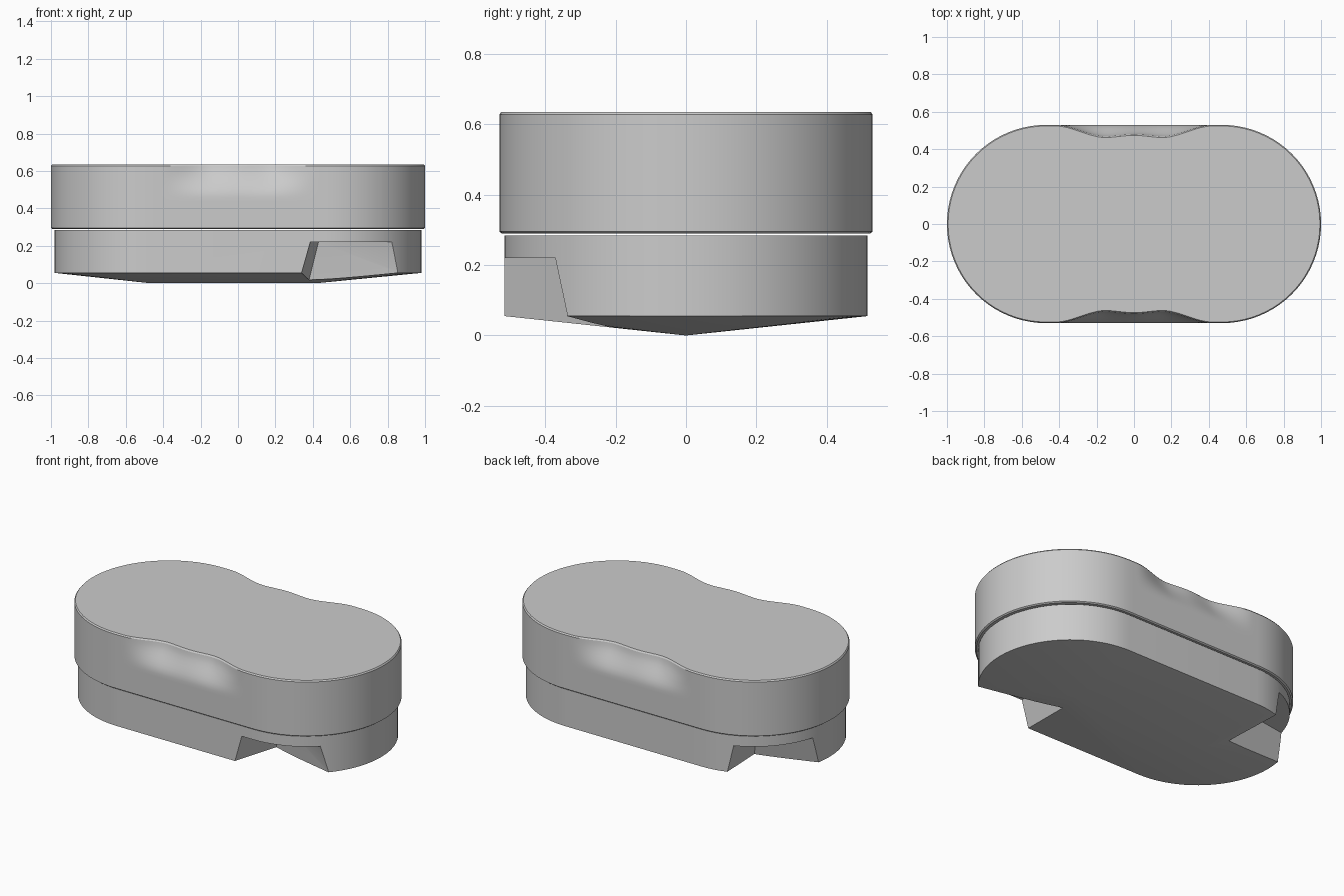
import bpy, bmesh, math

if "Cube" in bpy.data.objects:
    bpy.data.objects.remove(bpy.data.objects["Cube"])

grey = bpy.data.materials.new("plain grey")
grey.diffuse_color = (0.6, 0.6, 0.6, 1)
grey.use_nodes = True
grey.node_tree.nodes["Principled BSDF"].inputs["Base Color"].default_value = grey.diffuse_color


def stadium(half, r, arc=40, straight=48):
    """Counter-clockwise outline: right end, back side, left end, front side."""
    pts = []
    for sign, start in ((1, -math.pi / 2), (-1, math.pi / 2)):
        for i in range(arc):
            a = start + math.pi * i / arc
            pts.append((sign * half + r * math.cos(a), r * math.sin(a)))
        for i in range(straight):
            pts.append((sign * half * (1 - 2 * i / straight), sign * r))
    return pts


def smooth(a, b, v):
    t = max(0.0, min(1.0, (v - a) / (b - a)))
    return t * t * (3 - 2 * t)


def make_object(name, bm):
    bmesh.ops.recalc_face_normals(bm, faces=bm.faces[:])
    mesh = bpy.data.meshes.new(name)
    bm.to_mesh(mesh)
    bm.free()
    mesh.materials.append(grey)
    ob = bpy.data.objects.new(name, mesh)
    bpy.context.collection.objects.link(ob)
    return ob


def hull(name, points):
    bm = bmesh.new()
    for p in points:
        bm.verts.new(p)
    res = bmesh.ops.convex_hull(bm, input=bm.verts[:])
    loose = [v for v in bm.verts if not v.link_faces]
    bmesh.ops.delete(bm, geom=loose, context='VERTS')
    bmesh.ops.dissolve_limit(bm, angle_limit=0.01, verts=bm.verts[:], edges=bm.edges[:])
    return make_object(name, bm)


def activate(ob):
    bpy.ops.object.select_all(action='DESELECT')
    ob.select_set(True)
    bpy.context.view_layer.objects.active = ob


# Lid: stacked stadium rings, finger dents pushed into the top front and back
bm = bmesh.new()
rings = []
levels = [(0.289, 0.522), (0.295, 0.53)]
levels += [(0.295 + 0.332 * i / 16, 0.53) for i in range(1, 17)]
levels += [(0.635, 0.524)]
for z, r in levels:
    ring = []
    for x, y in stadium(0.47, r):
        ax = abs(x)
        dent = 0.062 * (1 - smooth(0.15, 0.42, ax)) - 0.012 * (1 - smooth(0.0, 0.16, ax))
        dent *= smooth(0.46, 0.635, z)
        if ax < 0.44:
            y -= math.copysign(dent, y)
        ring.append(bm.verts.new((x, y, z)))
    rings.append(ring)
n = len(rings[0])
for low, high in zip(rings, rings[1:]):
    for i in range(n):
        j = (i + 1) % n
        bm.faces.new((low[i], low[j], high[j], high[i]))
bm.faces.new(rings[0][::-1])
bm.faces.new(rings[-1])
lid = make_object("lid", bm)

# Base: straight wall with a shallow keel underneath
outline = stadium(0.465, 0.515, 40, 2)
points = [(x, y, z) for z in (0.055, 0.284) for x, y in outline]
points += [(-0.47, 0, 0), (0.42, 0, 0)]
base = hull("base", points)


# Two tapered notches cut in the base
def notch(bottom, top):
    pts = [(x, y, -0.06) for x, y in bottom] + [(x, y, 0.22) for x, y in top]
    cutter = hull("notch_cutter", pts)
    cutter.hide_render = True
    activate(base)
    mod = base.modifiers.new("notch", 'BOOLEAN')
    mod.operation = 'DIFFERENCE'
    mod.solver = 'EXACT'
    mod.object = cutter
    bpy.ops.object.modifier_apply(modifier=mod.name)
    bpy.data.objects.remove(cutter)


notch([(0.28, -0.7), (0.36, -0.15), (0.86, -0.325), (1.2, -0.444), (1.2, -0.7)],
      [(0.36, -0.7), (0.43, -0.21), (0.82, -0.37), (1.2, -0.526), (1.2, -0.7)])
notch([(-0.63, 0.7), (-0.55, 0.13), (-1.2, 0.03), (-1.2, 0.7)],
      [(-0.69, 0.7), (-0.62, 0.19), (-1.2, 0.10), (-1.2, 0.7)])

for ob in (lid, base):
    activate(ob)
    bpy.ops.object.shade_smooth_by_angle(angle=math.radians(25))
